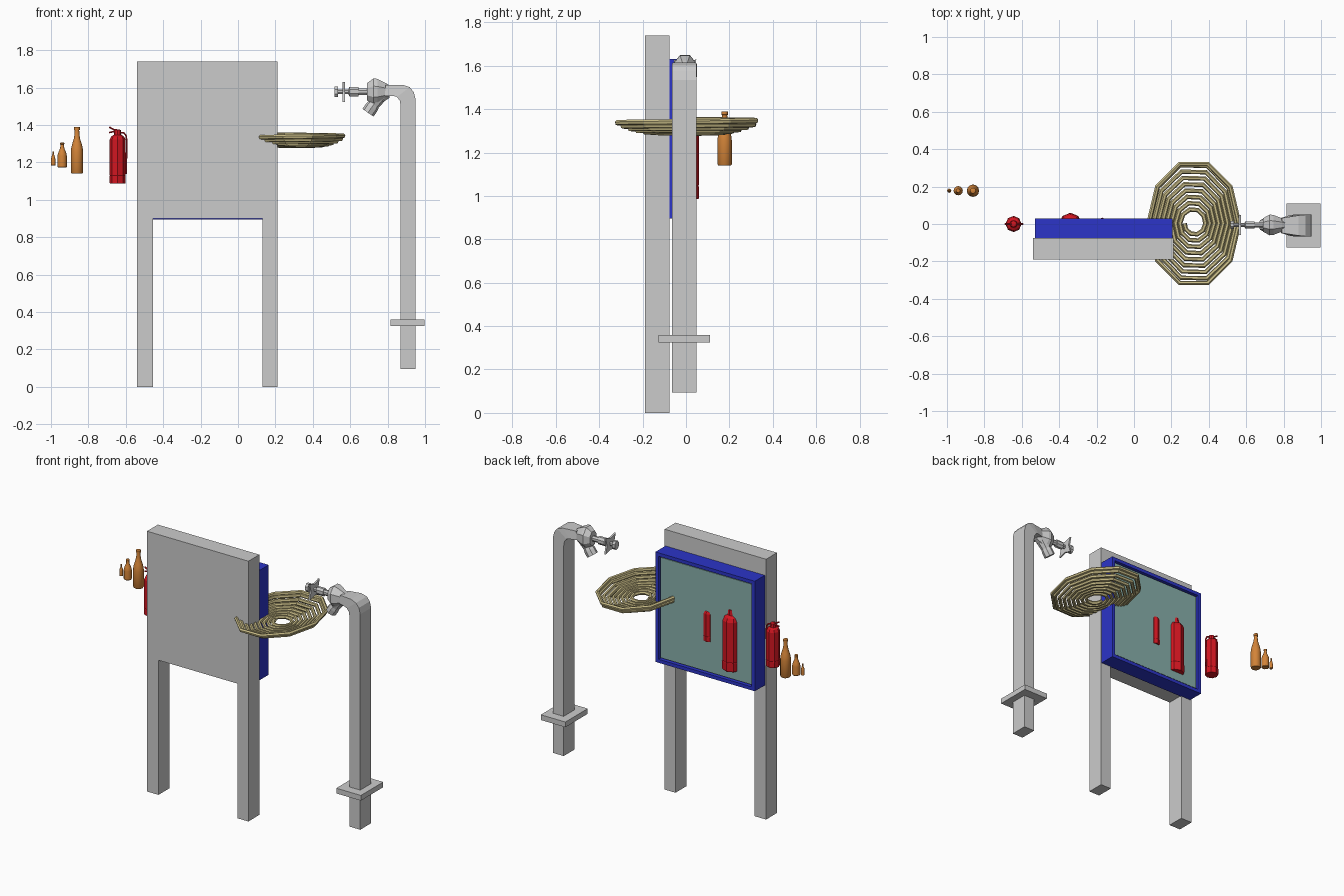
import bpy, bmesh, math
from mathutils import Matrix, Vector

if "Cube" in bpy.data.objects:
    bpy.data.objects.remove(bpy.data.objects["Cube"])


def material(name, rgb):
    m = bpy.data.materials.new(name)
    m.diffuse_color = (*rgb, 1)
    m.use_nodes = True
    m.node_tree.nodes["Principled BSDF"].inputs["Base Color"].default_value = m.diffuse_color
    return m


RED = material("red", (0.65, 0.008, 0.015))
BLUE = material("blue", (0.025, 0.035, 0.58))
TEAL = material("teal", (0.25, 0.44, 0.41))
AMBER = material("amber", (0.65, 0.23, 0.04))
STRAW = material("straw", (0.58, 0.5, 0.24))


def finish(name, bm, mat=None, matrix=None):
    bmesh.ops.recalc_face_normals(bm, faces=bm.faces[:])
    me = bpy.data.meshes.new(name)
    bm.to_mesh(me)
    bm.free()
    if matrix:
        me.transform(matrix)
    if mat:
        me.materials.append(mat)
    ob = bpy.data.objects.new(name, me)
    bpy.context.collection.objects.link(ob)
    return ob


def loft(name, rings, mat=None, matrix=None):
    """Join closed rings of equal point count and cap both ends."""
    bm = bmesh.new()
    vs = [[bm.verts.new(p) for p in r] for r in rings]
    n = len(vs[0])
    for a, b in zip(vs, vs[1:]):
        for i in range(n):
            bm.faces.new((a[i], a[(i + 1) % n], b[(i + 1) % n], b[i]))
    bm.faces.new(vs[0][::-1])
    bm.faces.new(vs[-1])
    return finish(name, bm, mat, matrix)


def lathe(name, profile, sides, mat=None, matrix=None):
    ang = [2 * math.pi * i / sides for i in range(sides)]
    return loft(name, [[(r * math.cos(a), r * math.sin(a), z) for a in ang]
                       for r, z in profile], mat, matrix)


def prism(name, outline, y0, y1, mat=None):
    return loft(name, [[(x, y, z) for x, z in outline] for y in (y0, y1)], mat)


def box(name, x, y, z, mat=None):
    return prism(name, [(x[0], z[0]), (x[1], z[0]), (x[1], z[1]), (x[0], z[1])], *y, mat)


def tube(name, pts, radius, mat, matrix=None):
    cu = bpy.data.curves.new(name, 'CURVE')
    cu.dimensions = '3D'
    cu.bevel_depth, cu.bevel_resolution, cu.use_fill_caps = radius, 1, True
    sp = cu.splines.new('POLY')
    sp.points.add(len(pts) - 1)
    for p, co in zip(sp.points, pts):
        p.co = (*co, 1)
    sp.use_smooth = False
    ob = bpy.data.objects.new(name, cu)
    bpy.context.collection.objects.link(ob)
    bpy.ops.object.select_all(action='DESELECT')
    ob.select_set(True)
    bpy.context.view_layer.objects.active = ob
    bpy.ops.object.convert(target='MESH')
    ob = bpy.context.object
    if matrix:
        ob.data.transform(matrix)
    ob.data.materials.clear()
    ob.data.materials.append(mat)
    return ob


# Board on two legs
prism("standing_board", [(-.54, 0), (-.455, 0), (-.455, .9), (.13, .9), (.13, 0),
                         (.21, 0), (.21, 1.74), (-.54, 1.74)], -.19, -.075)

# Cabinet with a hollow front, then its pane
bm = bmesh.new()
bmesh.ops.create_cube(bm, size=1, matrix=Matrix.Translation((-.1625, -.025, 1.2625))
                      @ Matrix.Diagonal((.735, .11, .735, 1)))
front = max(bm.faces, key=lambda f: f.calc_center_median().y)
bmesh.ops.inset_region(bm, faces=[front], thickness=.033)
hole = bmesh.ops.extrude_discrete_faces(bm, faces=[front])['faces'][0]
bmesh.ops.translate(bm, verts=hole.verts[:], vec=(0, -.09, 0))
finish("cabinet", bm, BLUE)
box("cabinet_pane", (-.498, .173), (.012, .02), (.927, 1.598), TEAL)


# Extinguishers: one beside the cabinet, two poking through the pane
def extinguisher(name, x, z, s):
    m = Matrix.Translation((x, 0, z)) @ Matrix.Scale(s, 4)
    lathe(name + "_tank", [(.041, 0), (.043, .004), (.043, .04), (.041, .043), (.042, .046),
                           (.042, .235), (.034, .252), (.02, .26), (.018, .285), (.01, .29)],
          8, RED, m)
    tube(name + "_hose", [(0, 0, .273), (.035, 0, .27), (.046, 0, .255), (.05, 0, .22),
                          (.048, 0, .16), (.046, 0, .05)], .005, RED, m)
    for part, z0, z1 in (("lever", .288, .302), ("grip", .278, .272)):
        tube(f"{name}_{part}", [(.012, 0, z0 - .004), (-.02, 0, z0), (-.045, 0, z1)],
             .005, RED, m)


extinguisher("outer_extinguisher", -.644, 1.087, 1)
extinguisher("large_extinguisher", -.34, .985, 1.4)
extinguisher("small_extinguisher", -.17, 1.13, .78)

# Three bottles in a row
BOTTLE = [(.029, 0), (.033, .006), (.033, .115), (.031, .135), (.025, .16), (.017, .185),
          (.013, .21), (.012, .232), (.015, .234), (.015, .248), (.012, .25)]
for name, x, z, h, w in (("large_bottle", -.861, 1.14, 1, 1),
                         ("medium_bottle", -.94, 1.173, .53, .75),
                         ("small_bottle", -.988, 1.183, .3, .34)):
    ob = lathe(name, BOTTLE, 12, AMBER,
               Matrix.Translation((x, .178, z)) @ Matrix.Diagonal((w, w, h, 1)))
    ob.data.shade_smooth()
    ob.data.set_sharp_from_angle(angle=math.radians(35))

# Coiled basket: a ten-sided oval spiral whose last turn stacks on the one below
TURNS, SIDES = 9, 10
coil = []
for i in range(TURNS * SIDES + 1):
    t = i / (TURNS * SIDES)
    g = min(1, t * 1.12)
    a = math.pi + 2 * math.pi * i / SIDES
    coil.append((.32 + (.05 + .192 * g) * math.cos(a), .003 + (.05 + .285 * g) * math.sin(a),
                 1.288 + .064 * t ** 3))
tube("coiled_basket", coil, .0125, STRAW)

# Bent square pipe: matching outer and inner edge points, half width in y
EDGES = [((.95, .095), (.87, .095), .0575), ((.95, 1.535), (.87, 1.5), .0575),
         ((.94, 1.575), (.865, 1.53), .0575), ((.918, 1.602), (.85, 1.55), .0575),
         ((.88, 1.615), (.83, 1.555), .054), ((.79, 1.613), (.785, 1.555), .04)]
loft("bent_pipe", [[(o[0], -.008 - w, o[1]), (o[0], -.008 + w, o[1]),
                    (i[0], -.008 + w, i[1]), (i[0], -.008 - w, i[1])] for o, i, w in EDGES])
box("pipe_flange", (.815, .997), (-.126, .11), (.325, .36))

# Tap body and stem turned around the x axis
along_x = Matrix.Translation((0, -.005, 1.578)) @ Matrix.Diagonal((1, .78, 1, 1)) \
    @ Matrix.Rotation(math.pi / 2, 4, 'Y') @ Matrix.Rotation(math.pi / 8, 4, 'Z')
lathe("tap_stem", [(.03, .515), (.03, .535), (.014, .535), (.014, .59), (.027, .595), (.027, .645),
                   (.019, .645), (.019, .69), (.05, .69), (.077, .725), (.074, .745),
                   (.05, .79), (.036, .81)], 8, None, along_x)
# Star-shaped handle
star = []
for i in range(8):
    r, a = (.075, .038)[i % 2], math.pi / 4 * (i + 1)
    star.append((r * math.cos(a + math.pi / 4), r * math.sin(a + math.pi / 4)))
loft("tap_handle", [[(x, -.005 + p, 1.576 + q)
                     for p, q in [(u * math.cos(.785) - v * math.sin(.785),
                                   u * math.sin(.785) + v * math.cos(.785)) for u, v in star]]
                    for x in (.56, .571)])
# Spout slanting down
aim = Vector((-.55, 0, -.8)).to_track_quat('Z', 'Y').to_matrix().to_4x4()
lathe("tap_spout", [(.04, 0), (.032, .06), (.036, .08), (.036, .115)], 8, None,
      Matrix.Translation((.76, -.005, 1.56)) @ aim)
